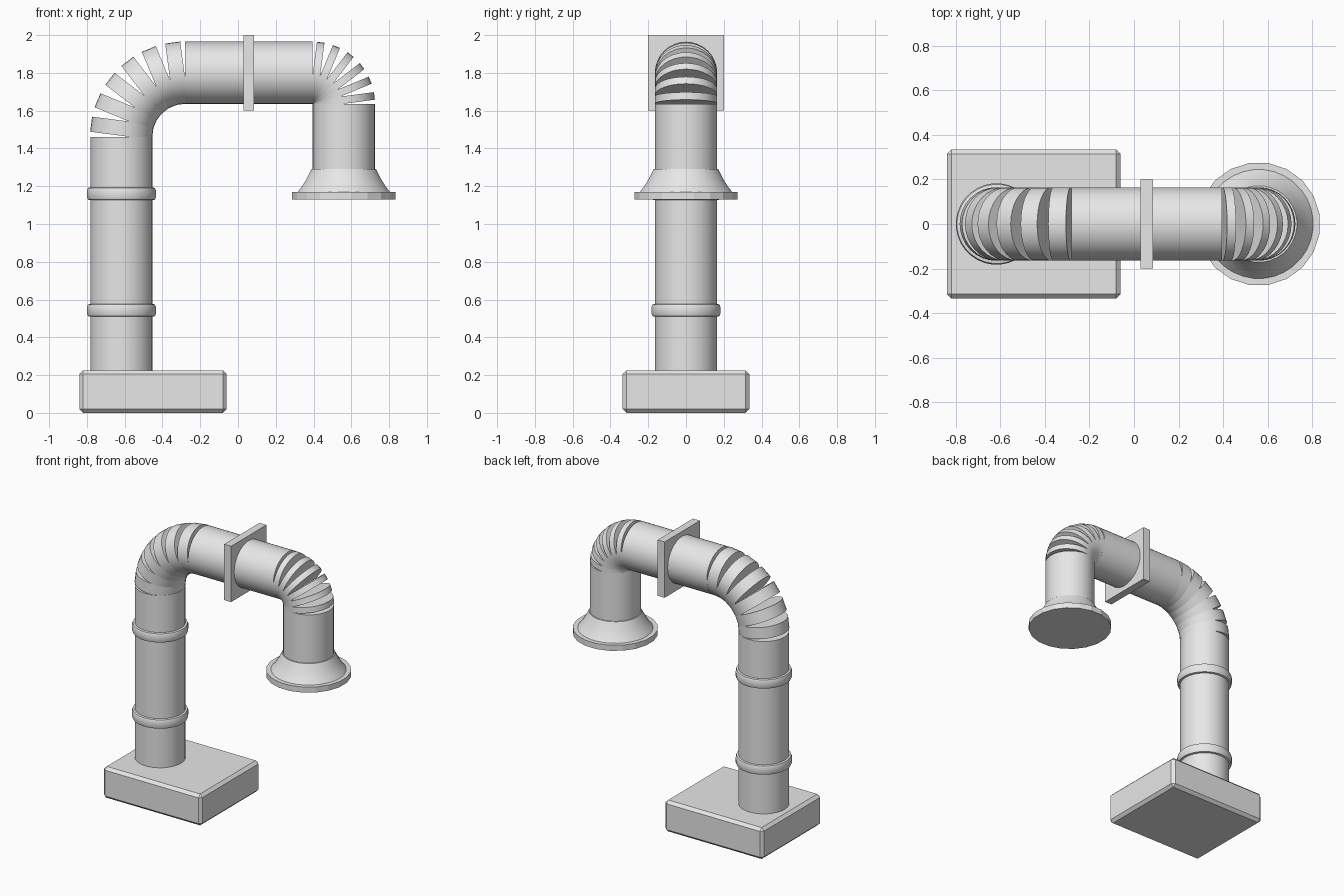
import bpy, bmesh
from math import sin, cos, pi, radians
from mathutils import Matrix, Vector

cube = bpy.data.objects.get("Cube")
if cube:
    bpy.data.objects.remove(cube, do_unlink=True)

grey = bpy.data.materials.new("light_grey")
grey.use_nodes = True
COLOUR = (0.8, 0.8, 0.8, 1)
grey.diffuse_color = COLOUR
grey.node_tree.nodes["Principled BSDF"].inputs["Base Color"].default_value = COLOUR

PIPE_R = 0.165
LEFT_X, RIGHT_X, TOP_Z = -0.617, 0.56, 1.8


def finish(name, bm, smooth=True):
    bmesh.ops.recalc_face_normals(bm, faces=bm.faces)
    mesh = bpy.data.meshes.new(name)
    bm.to_mesh(mesh)
    bm.free()
    mesh.materials.append(grey)
    obj = bpy.data.objects.new(name, mesh)
    bpy.context.collection.objects.link(obj)
    if smooth:
        bpy.ops.object.select_all(action='DESELECT')
        obj.select_set(True)
        bpy.context.view_layer.objects.active = obj
        bpy.ops.object.shade_smooth_by_angle(angle=radians(35))
    return obj


def lathe(name, profile, x, sides=32, smooth=True):
    """Closed solid turned about a vertical axis from (radius, z) points."""
    bm = bmesh.new()
    rings = [[bm.verts.new((x + r * cos(2 * pi * (i + 0.5) / sides),
                            r * sin(2 * pi * (i + 0.5) / sides), z))
              for i in range(sides)] for r, z in profile]
    for low, high in zip(rings, rings[1:]):
        for i in range(sides):
            j = (i + 1) % sides
            bm.faces.new((low[i], low[j], high[j], high[i]))
    bm.faces.new(rings[0])
    bm.faces.new(rings[-1])
    return finish(name, bm, smooth)


def cylinder(name, centre, axis, length):
    bm = bmesh.new()
    turn = Vector((0, 0, 1)).rotation_difference(Vector(axis)).to_matrix().to_4x4()
    bmesh.ops.create_cone(bm, cap_ends=True, segments=32, radius1=PIPE_R,
                          radius2=PIPE_R, depth=length,
                          matrix=Matrix.Translation(centre) @ turn)
    return finish(name, bm)


def box(name, low, high, bevel=0):
    bm = bmesh.new()
    low, high = Vector(low), Vector(high)
    bmesh.ops.create_cube(bm, size=1, matrix=Matrix.Translation((low + high) / 2)
                          @ Matrix.Diagonal((*(high - low), 1)))
    if bevel:
        bmesh.ops.bevel(bm, geom=bm.edges[:], offset=bevel, segments=1,
                        affect='EDGES')
    return finish(name, bm, smooth=False)


def elbow(name, pivot_x, pivot_z, bend_r, side, thickness, count=6):
    """Fan of short discs sweeping a quarter turn about a pivot."""
    for k in range(count):
        a = (k + 0.5) * pi / 2 / count
        centre = (pivot_x + side * bend_r * cos(a), 0, pivot_z + bend_r * sin(a))
        cylinder(f"{name}_{k + 1}", centre, (-side * sin(a), 0, cos(a)), thickness)


# Base block
box("base", (-0.84, -0.335, 0), (-0.06, 0.335, 0.225), bevel=0.02)

# Straight pipes
cylinder("upright_pipe", (LEFT_X, 0, 0.83), (0, 0, 1), 1.26)
cylinder("top_pipe", (0.0575, 0, TOP_Z), (1, 0, 0), 0.675)
cylinder("outlet_pipe", (RIGHT_X, 0, 1.455), (0, 0, 1), 0.36)

# Ribbed elbows
elbow("left_elbow_rib", -0.28, 1.463, 0.337, -1, 0.08)
elbow("right_elbow_rib", 0.395, 1.635, 0.165, 1, 0.04)

# Rounded collars on the upright
for label, z in (("lower", 0.543), ("upper", 1.16)):
    lathe(label + "_collar", [(0.166, z - 0.034), (0.178, z - 0.031), (0.183, z - 0.018),
                              (0.183, z + 0.018), (0.178, z + 0.031), (0.166, z + 0.034)],
          LEFT_X)

# Square mounting plate
box("mounting_plate", (0.03, -0.2, 1.6), (0.085, 0.2, 2))

# Flared mouth and its faceted rim
lathe("flared_mouth", [(0.245, 1.15), (0.245, 1.17), (0.222, 1.2), (0.2, 1.235),
                       (0.182, 1.27), (0.172, 1.29)], RIGHT_X)
lathe("mouth_rim", [(0.277, 1.13), (0.277, 1.17)], RIGHT_X, sides=20, smooth=False)
